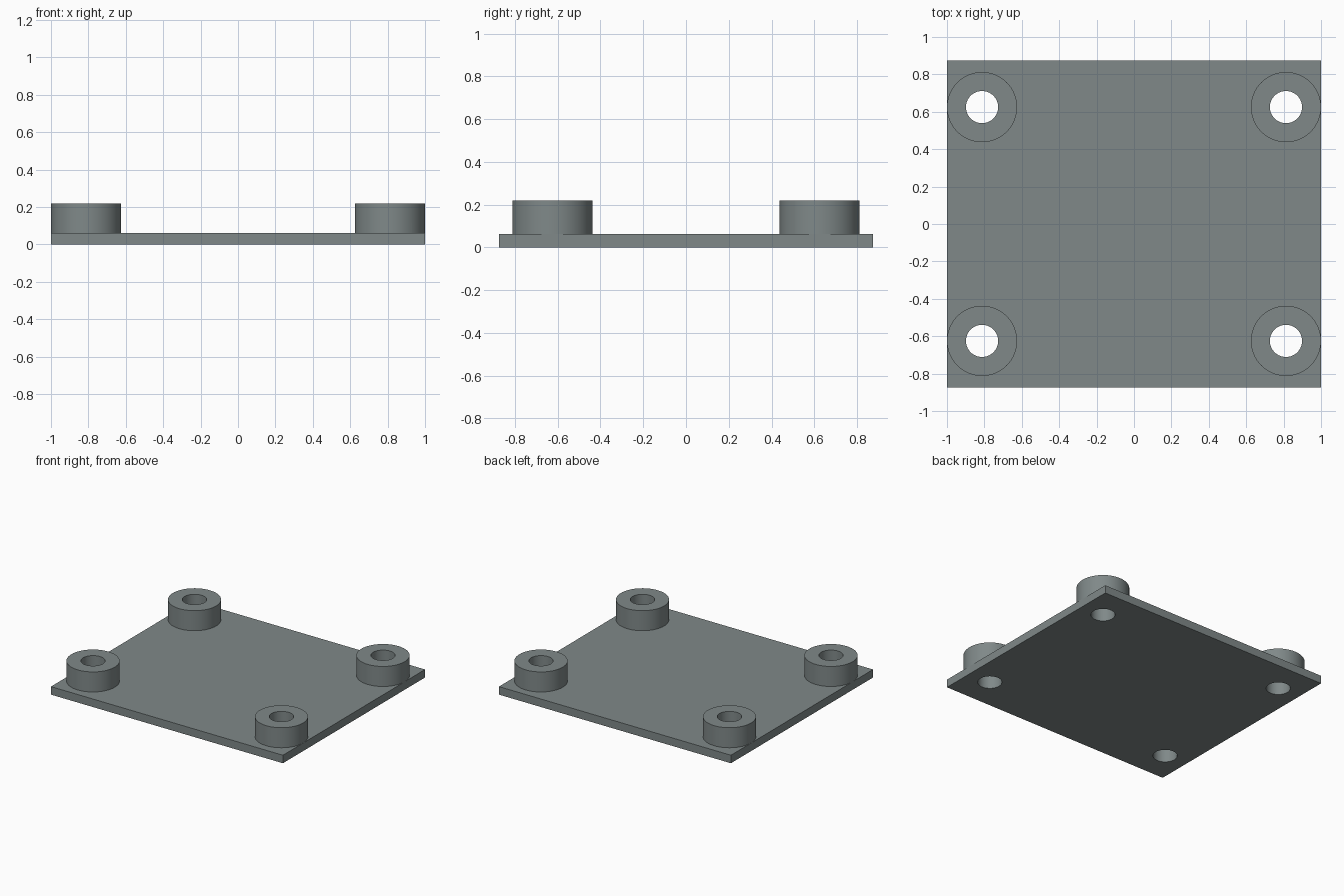
import bpy

if "Cube" in bpy.data.objects:
    bpy.data.objects.remove(bpy.data.objects["Cube"])

PLATE_X, PLATE_Y, PLATE_H = 2.0, 1.75, 0.0625
BOSS_R, BOSS_TOP, HOLE_R = 0.1875, 0.2188, 0.086
CENTRES = [(sx * 0.8125, sy * 0.625) for sx in (-1, 1) for sy in (-1, 1)]

grey = bpy.data.materials.new("slate grey")
grey.diffuse_color = (0.215, 0.25, 0.25, 1)
grey.use_nodes = True
grey.node_tree.nodes["Principled BSDF"].inputs["Base Color"].default_value = grey.diffuse_color


def cylinder(name, x, y, radius, z0, z1):
    bpy.ops.mesh.primitive_cylinder_add(vertices=64, radius=radius, depth=z1 - z0,
                                        location=(x, y, (z0 + z1) / 2))
    ob = bpy.context.object
    ob.name = name
    ob.data.materials.append(grey)
    return ob


def combine(target, tool, operation):
    mod = target.modifiers.new(operation.lower(), 'BOOLEAN')
    mod.operation, mod.solver, mod.object = operation, 'EXACT', tool
    bpy.context.view_layer.objects.active = target
    bpy.ops.object.modifier_apply(modifier=mod.name)
    bpy.data.objects.remove(tool)


# Flat rectangular plate
bpy.ops.mesh.primitive_cube_add(size=1, location=(0, 0, PLATE_H / 2))
plate = bpy.context.object
plate.name = "mounting_plate"
plate.scale = (PLATE_X, PLATE_Y, PLATE_H)
bpy.ops.object.transform_apply(location=True, rotation=False, scale=True)
plate.data.materials.append(grey)

# Four standoffs fused to the plate, each with a through hole
for x, y in CENTRES:
    combine(plate, cylinder("standoff", x, y, BOSS_R, PLATE_H / 2, BOSS_TOP), 'UNION')
for x, y in CENTRES:
    combine(plate, cylinder("hole_cutter", x, y, HOLE_R, -0.1, 0.4), 'DIFFERENCE')

# Smooth round walls, crisp rims
bpy.ops.object.select_all(action='DESELECT')
plate.select_set(True)
bpy.context.view_layer.objects.active = plate
bpy.ops.object.shade_smooth_by_angle(angle=0.52)
